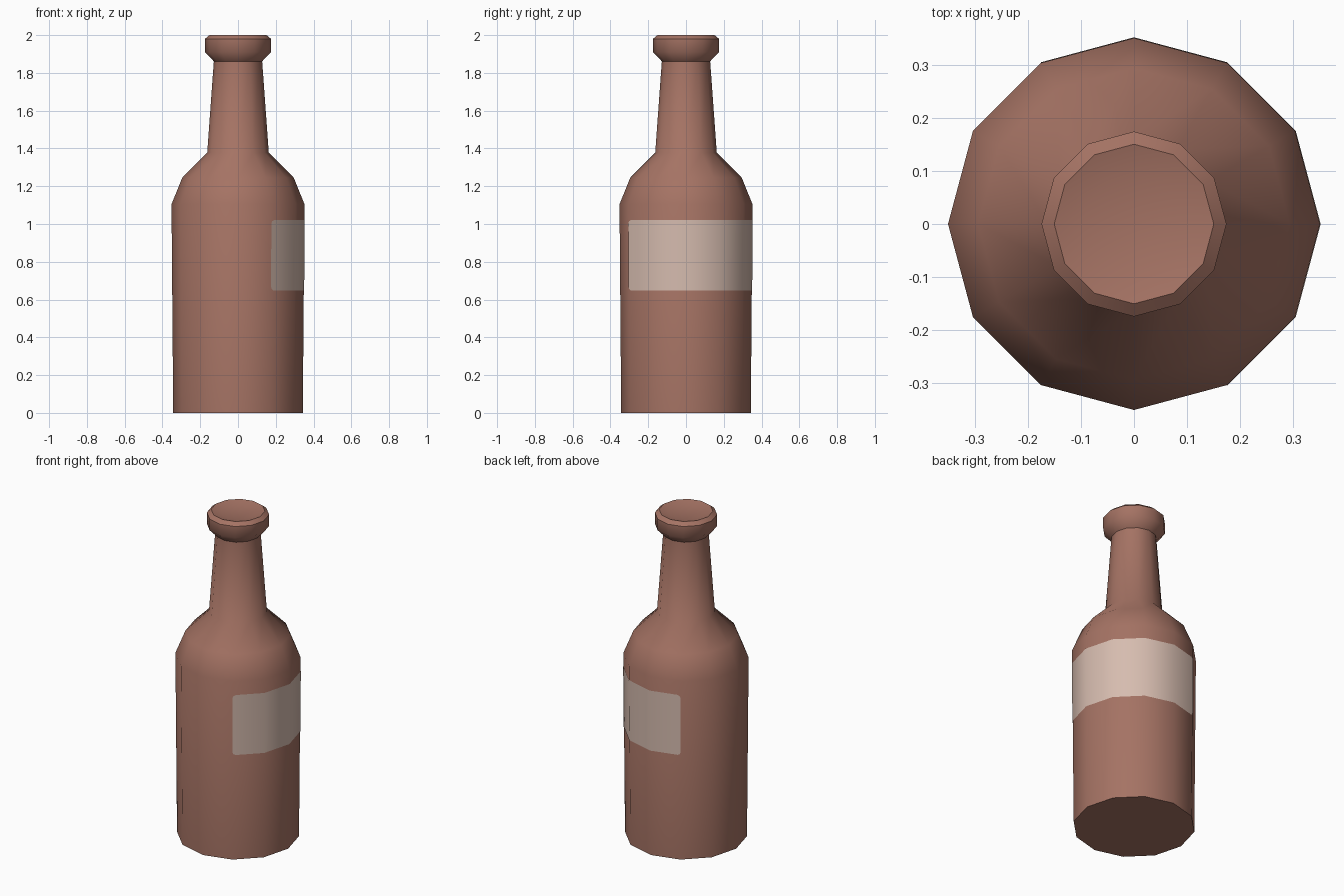
import bpy, bmesh, math

if "Cube" in bpy.data.objects:
    bpy.data.objects.remove(bpy.data.objects["Cube"])

SIDES = 12


def material(name, rgb):
    m = bpy.data.materials.new(name)
    m.diffuse_color = (*rgb, 1.0)
    m.use_nodes = True
    m.node_tree.nodes["Principled BSDF"].inputs["Base Color"].default_value = m.diffuse_color
    return m


def finish(bm, name, mat, angle):
    me = bpy.data.meshes.new(name)
    bm.to_mesh(me)
    bm.free()
    me.materials.append(mat)
    ob = bpy.data.objects.new(name, me)
    bpy.context.collection.objects.link(ob)
    bpy.ops.object.select_all(action='DESELECT')
    ob.select_set(True)
    bpy.context.view_layer.objects.active = ob
    bpy.ops.object.shade_smooth_by_angle(angle=math.radians(angle))
    return ob


glass = material("brown glass", (0.376, 0.171, 0.127))
paper = material("pale label", (0.672, 0.503, 0.429))

# Bottle: twelve-sided turned profile (radius, height), slightly dished top
profile = [(0.343, 0), (0.352, 1.105), (0.295, 1.245), (0.163, 1.377),
           (0.128, 1.861), (0.175, 1.91), (0.175, 1.98), (0.151, 2.0),
           (0.095, 1.985)]
bm = bmesh.new()
rings = []
for r, z in profile:
    rings.append([bm.verts.new((r * math.cos(math.tau * i / SIDES),
                                r * math.sin(math.tau * i / SIDES), z))
                  for i in range(SIDES)])
for a, b in zip(rings, rings[1:]):
    for i in range(SIDES):
        j = (i + 1) % SIDES
        bm.faces.new((a[i], a[j], b[j], b[i]))
bm.faces.new(rings[0][::-1])
bm.faces.new(rings[-1])
finish(bm, "bottle", glass, 46)


# Label: thin sheet round half the body, with rounded corners
def on_body(u, z):
    """Point u faces round from the label's start, just off the glass."""
    r = 0.343 + 0.009 * z / 1.105 + 0.002
    k = min(int(u), 5)
    t = u - k
    a0, a1 = (math.radians(-60 + 30 * n) for n in (k, k + 1))
    return (r * ((1 - t) * math.cos(a0) + t * math.cos(a1)),
            r * ((1 - t) * math.sin(a0) + t * math.sin(a1)), z)


corner = [(0, 0.018), (0.03, 0.0055), (0.1, 0)]
columns = corner + [(k, 0) for k in range(1, 6)] + [(6 - u, c) for u, c in corner[::-1]]
bm = bmesh.new()
pairs = [(bm.verts.new(on_body(u, 0.648 + c)), bm.verts.new(on_body(u, 1.02 - c)))
         for u, c in columns]
for (a, b), (c, d) in zip(pairs, pairs[1:]):
    bm.faces.new((a, c, d, b))
finish(bm, "label", paper, 46)
